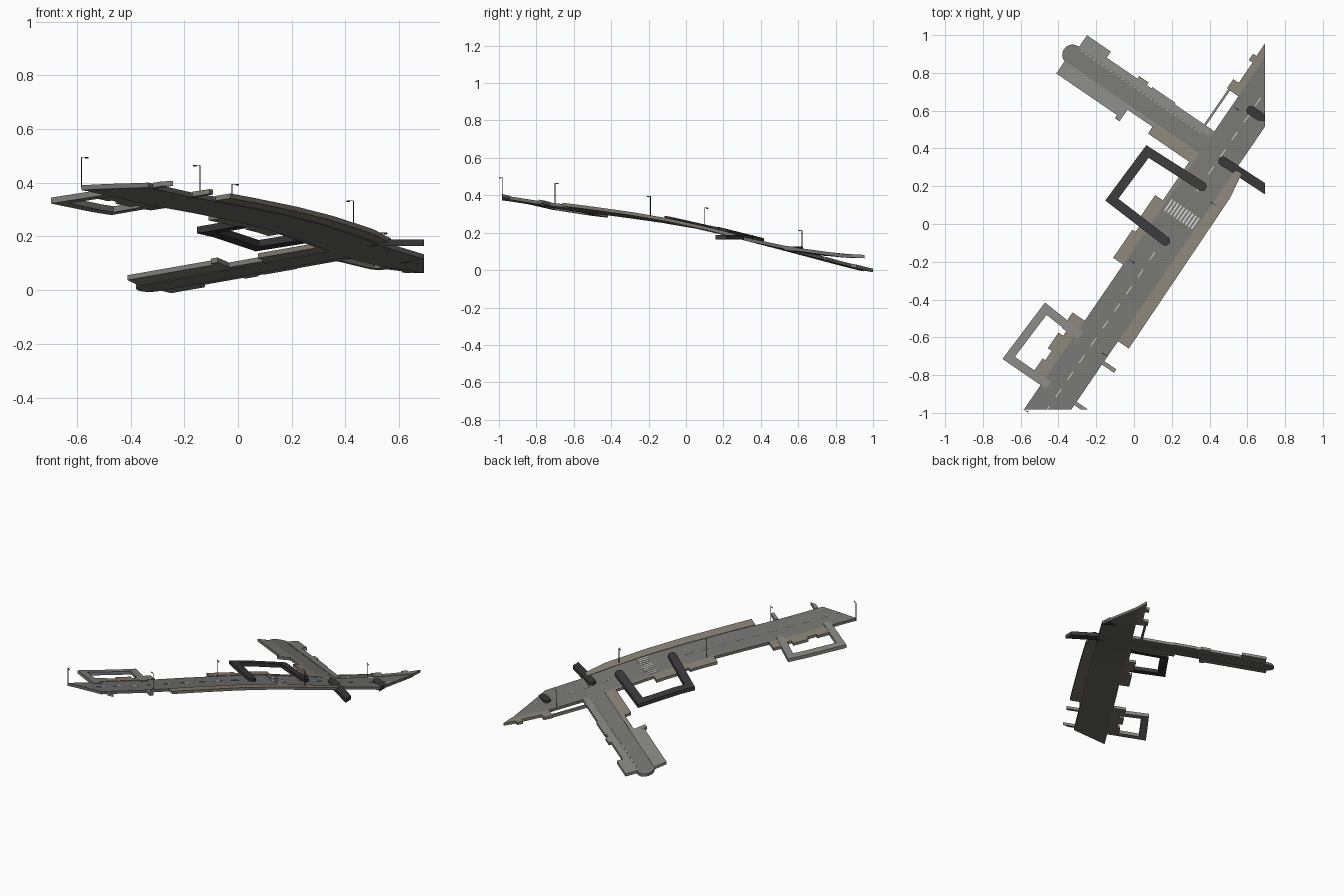
import bpy, bmesh, math
from mathutils import Vector

if "Cube" in bpy.data.objects:
    bpy.data.objects.remove(bpy.data.objects["Cube"])

# Street coordinates: s runs along the main road, t runs across it (right positive)
D = Vector((0.565, 0.825, 0))
N = Vector((0.825, -0.565, 0))
TC, TL, TR = 0.176, 0.074, 0.281          # road centre, left and right edge
HEIGHT = [(-1.2, .41), (-1.1, .40), (-.73, .352), (-.4, .318), (-.12, .286), (.12, .252),
          (.36, .207), (.6, .155), (.85, .115), (1.1, .09), (1.3, .08)]
TILT = [(-1.2, .13), (.2, .13), (.5, .15), (.7, .145), (1.2, .05)]


def lerp(table, v):
    for (a, p), (b, q) in zip(table, table[1:]):
        if v <= b:
            return p + (q - p) * (v - a) / (b - a)
    return table[-1][1]


def to_xy(s, t):
    return D * s + N * t


def ground(p):
    s, t = p.dot(D), p.dot(N)
    return lerp(HEIGHT, s) + lerp(TILT, s) * (t - TC)


def material(name, c):
    m = bpy.data.materials.new(name)
    m.diffuse_color = (*c, 1)
    m.use_nodes = True
    m.node_tree.nodes["Principled BSDF"].inputs["Base Color"].default_value = m.diffuse_color
    return m


ASPHALT = material("asphalt", (.17, .17, .16))
PAVING = material("paving", (.23, .23, .215))
EARTH = material("tan_paving", (.24, .215, .175))
DARK = material("dark_path", (.04, .04, .042))
WHITE = material("paint", (.6, .6, .58))
METAL = material("lamp_metal", (.05, .05, .05))


def slab(name, polys, mat, lift=0.0, thick=.018, flat=None):
    """Drape flat polygons over the sloping ground, clip to the site, give thickness."""
    bm = bmesh.new()
    for poly in polys:
        bm.faces.new([bm.verts.new(to_xy(*p)) for p in poly])
    bmesh.ops.remove_doubles(bm, verts=bm.verts, dist=1e-5)

    def cut(co, no, clear=False):
        bmesh.ops.bisect_plane(bm, geom=bm.verts[:] + bm.edges[:] + bm.faces[:],
                               plane_co=co, plane_no=no, clear_outer=clear)
    for s, _ in HEIGHT:
        cut(to_xy(s, 0), D)
    cut(to_xy(0, -.36), N)
    cut((.693, 0, 0), (1, 0, 0), True)
    cut((0, -.983, 0), (0, -1, 0), True)
    for v in bm.verts:
        v.co.z = flat if flat else ground(v.co) + lift
    ext = bmesh.ops.extrude_face_region(bm, geom=bm.faces[:], use_keep_orig=True)
    for v in ext["geom"]:
        if isinstance(v, bmesh.types.BMVert):
            v.co.z -= thick
    bmesh.ops.recalc_face_normals(bm, faces=bm.faces)
    me = bpy.data.meshes.new(name)
    bm.to_mesh(me)
    bm.free()
    me.materials.append(mat)
    ob = bpy.data.objects.new(name, me)
    bpy.context.collection.objects.link(ob)
    return ob


def rect(s0, s1, t0, t1):
    return [(s0, t0), (s1, t0), (s1, t1), (s0, t1)]


def ribbon(pts, w, caps=()):
    """Mitred strip along a polyline; caps lists the ends (0 or -1) that are round."""
    P = [Vector(p) for p in pts]
    dirs = [(b - a).normalized() for a, b in zip(P, P[1:])]
    side = lambda v: Vector((-v.y, v.x))
    L, R = [], []
    for i, p in enumerate(P):
        a, b = dirs[max(i - 1, 0)], dirs[min(i, len(dirs) - 1)]
        m = (side(a) + side(b)).normalized()
        m *= w / 2 / m.dot(side(a))
        L.append(p + m)
        R.append(p - m)
    polys = [[L[i], L[i + 1], R[i + 1], R[i]] for i in range(len(P) - 1)]
    for e in caps:
        out = -dirs[0] if e == 0 else dirs[-1]
        arc = [i * math.pi / 10 for i in range(11)]
        polys.append([P[e] + (side(out) * math.cos(a) + out * math.sin(a)) * w / 2 for a in arc])
    return polys


# Main road and branch with rounded end
slab("main_road", [rect(-1.25, 1.3, TL, TR)], ASPHALT)
slab("branch_road", ribbon([(.555, TL), (.555, -.774)], .11, [-1]), ASPHALT, .001)

# Paved areas on both sides of the branch
slab("branch_upper_pavement", [rect(.605, .645, -.77, TL)], PAVING, .003)
for i, (s, a, b) in enumerate([(.684, -.77, -.617), (.662, -.42, -.36), (.653, -.33, -.18)]):
    slab(f"branch_upper_bay_{i}", [rect(.645, s, a, b)], PAVING, .003)
slab("branch_lower_lot", [rect(.425, .505, -.79, -.40)], PAVING, .003)
slab("branch_lower_step", [rect(.405, .505, -.40, -.37)], PAVING, .003)
slab("branch_lower_pavement", [rect(.48, .505, -.37, -.21)], PAVING, .003)
slab("branch_corner_pavement", [rect(.437, .505, -.21, TL)], EARTH, .003)

# Tan pavements along the main road
slab("right_pavement", [[(-.56, TR), (-.56, .35), (.40, .342), (.54, .32), (.54, TR)]], EARTH, .003)
LEFT = [(-.21, -.03, .01), (-.03, .04, .03), (.04, .19, .006), (.19, .44, .055),
        (-.94, -.86, .003), (-.86, -.80, .02), (-.80, -.70, -.005), (-.70, -.67, .025),
        (-.67, -.57, -.004), (.87, .93, 0), (.93, 1.06, .035), (1.06, 1.10, .011), (1.10, 1.3, .032)]
for i, (a, b, t) in enumerate(LEFT):
    slab(f"left_pavement_{i}", [rect(a, b, t, TL)], EARTH, .003)
slab("left_narrow_path", [rect(.64, .88, .008, .02)], PAVING, .002)

# Side loop, short stubs and dark raised paths
slab("side_loop", ribbon([(-.96, .11), (-.96, -.147), (-.634, -.132), (-.65, .10)], .046), PAVING, .005, .022)
slab("right_stub_a", [rect(-.71, -.688, TR, .358)], PAVING, .003)
slab("right_stub_b", [rect(-.97, -.948, TR, .362)], PAVING, .003)
slab("dark_loop", ribbon([(.02, .187), (.04, -.17), (.357, -.158), (.368, .184)], .05, [0, -1]),
     DARK, .018, .025)
slab("dark_crossing_a", ribbon([(.54, .201), (.547, .52)], .05, [0]), DARK, 0, .025, .189)
slab("dark_crossing_b", ribbon([(.845, .1725), (.85, .4)], .05, [0]), DARK, 0, .025, .127)

# Painted markings
for i in range(10):
    t = .09 + i * .019
    slab(f"crosswalk_stripe_{i}", [rect(.15, .222, t, t + .009)], WHITE, .002, .0025)
for i in range(20):
    s = -1.1 + i * .11
    if not .06 < s < .25:
        slab(f"centre_dash_{i}", [rect(s, s + .05, TC - .0025, TC + .0025)], WHITE, .002, .0025)
for i in range(30):
    t = -.75 + i * .026
    slab(f"branch_edge_dash_{i}", [rect(.597, .6, t, t + .014)], WHITE, .003, .0025)


# Street lamps: post, arm and lamp head
def bar(bm, a, b, r):
    a, b = Vector(a), Vector(b)
    m = (b - a).to_track_quat('Z', 'Y').to_matrix().to_4x4()
    m.translation = (a + b) / 2
    bmesh.ops.create_cone(bm, cap_ends=True, segments=6, radius1=r, radius2=r,
                          depth=(b - a).length, matrix=m)


def lamp(name, x, y, top, sign):
    bm = bmesh.new()
    arm = N * sign * .03
    p = Vector((x, y, top))
    base = Vector((x, y, ground(Vector((x, y, 0))) - .01))
    bar(bm, base, p, .0018)
    bar(bm, p, p + arm, .0013)
    bar(bm, p + arm * .6 - Vector((0, 0, .002)), p + arm - Vector((0, 0, .002)), .003)
    me = bpy.data.meshes.new(name)
    bm.to_mesh(me)
    bm.free()
    me.materials.append(METAL)
    bpy.context.collection.objects.link(bpy.data.objects.new(name, me))


for i, (x, y, top, sign) in enumerate([(-.583, -.98, .495, 1), (-.142, -.70, .465, -1),
                                       (-.022, -.19, .395, 1), (.43, .10, .333, -1),
                                       (.53, .62, .213, 1)]):
    lamp(f"street_lamp_{i}", x, y, top, sign)
